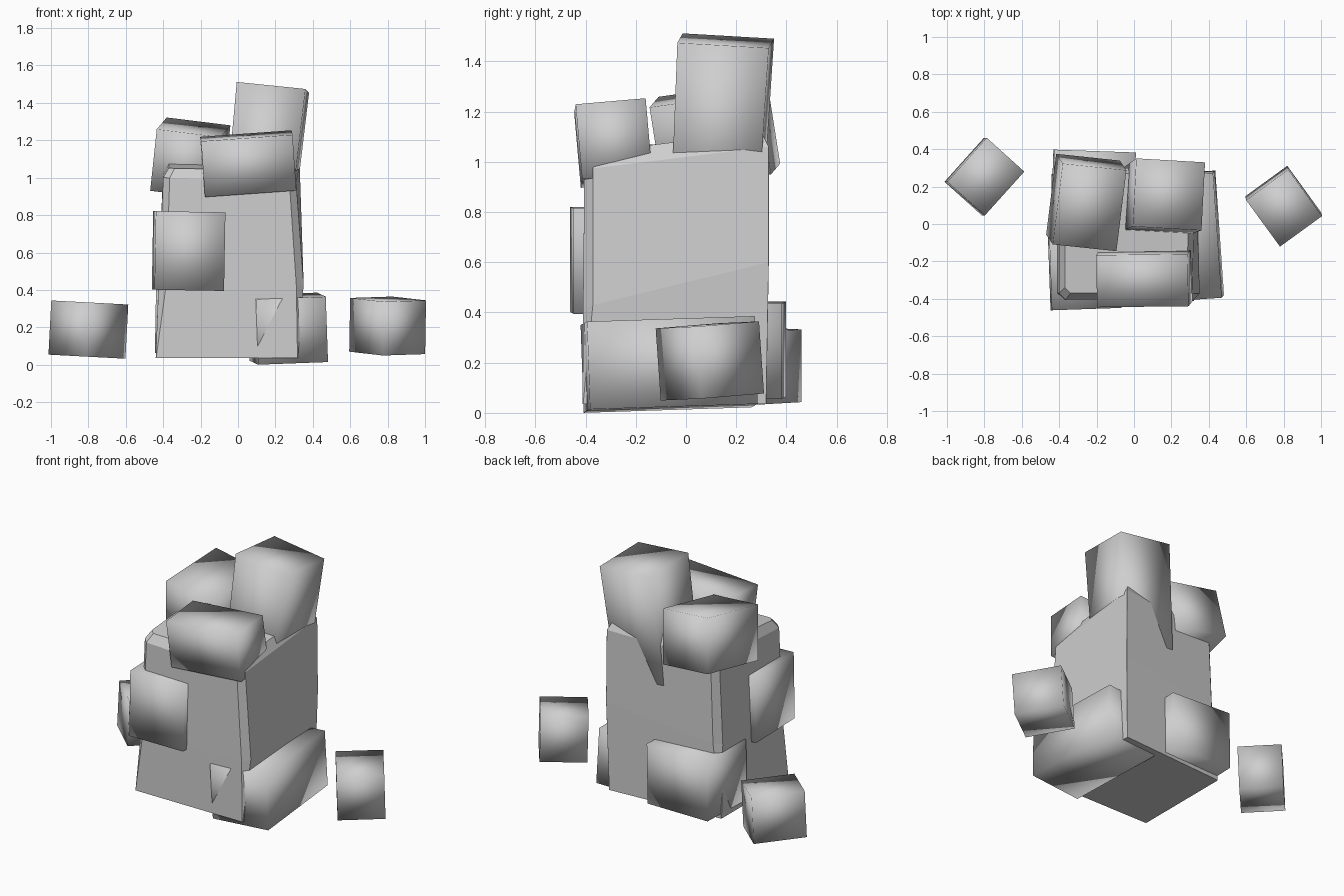
import bpy
import bmesh
from math import radians
from mathutils import Euler, Matrix, Vector

cube = bpy.data.objects.get("Cube")
if cube:
    bpy.data.objects.remove(cube, do_unlink=True)

# One plain grey for the whole rock pile
grey = bpy.data.materials.new("stone_grey")
grey.use_nodes = True
colour = (0.62, 0.62, 0.62, 1)
grey.diffuse_color = colour
grey.node_tree.nodes["Principled BSDF"].inputs["Base Color"].default_value = colour


def finish(name, bm, smooth):
    """Turn a bmesh into a named, coloured object."""
    bmesh.ops.recalc_face_normals(bm, faces=bm.faces)
    for face in bm.faces:
        face.smooth = smooth
    mesh = bpy.data.meshes.new(name)
    bm.to_mesh(mesh)
    bm.free()
    mesh.materials.append(grey)
    obj = bpy.data.objects.new(name, mesh)
    bpy.context.collection.objects.link(obj)
    return obj


def stone(name, centre, size, tilt, taper=1.0):
    """Smooth-shaded block; taper scales the lower end."""
    bm = bmesh.new()
    bmesh.ops.create_cube(bm, size=1)
    for vert in bm.verts:
        if vert.co.z < 0:
            vert.co.x *= taper
            vert.co.y *= taper
    turn = Euler([radians(angle) for angle in tilt], 'ZYX').to_matrix().to_4x4()
    bm.transform(Matrix.Translation(centre) @ turn @ Matrix.Diagonal((*size, 1)))
    return finish(name, bm, True)


def chamfered_ring(corners, cuts):
    """Replace each corner by two points, cut back along its edges."""
    points = []
    for i, cut in enumerate(cuts):
        here = Vector(corners[i])
        for other in (corners[i - 1], corners[(i + 1) % len(corners)]):
            points.append(here + (Vector(other) - here).normalized() * cut)
    return points


def core_block():
    """Faceted central block lofted through four chamfered rings."""
    # corner order: front left side, front right side, back right, back left
    rings = [
        [(-.44, -.41, .035), (.32, -.412, .035), (.32, .32, .035), (-.44, .27, .035)],
        [(-.425, -.41, .42), (.352, -.41, .42), (.335, .33, .6), (-.425, .275, .5)],
        [(-.4, -.405, 1), (.31, -.405, .97), (.33, .33, 1.06), (-.4, .27, 1.03)],
        [(-.37, -.37, 1.05), (.28, -.37, 1.04), (.3, .3, 1.12), (-.37, .24, 1.1)],
    ]
    cuts = [.002, .04, .035, .03]
    bm = bmesh.new()
    loops = []
    for corners, cut in zip(rings, cuts):
        points = chamfered_ring(corners, [cut, cut, .001, cut])
        loops.append([bm.verts.new(p) for p in points])
    for low, high in zip(loops, loops[1:]):
        for i in range(len(low)):
            j = (i + 1) % len(low)
            bm.faces.new((low[i], low[j], high[j], high[i]))
    bm.faces.new(loops[0][::-1])
    bm.faces.new(loops[-1])
    return finish("core_block", bm, False)


core_block()

# Stones around the crown
stone("tall_top_stone", (.15, .14, 1.135), (.37, .365, .7), (-3, 6, -3), .95)
stone("back_top_stone", (-.255, .115, 1.105), (.345, .44, .335), (9, 6, -7))
stone("front_top_stone", (.055, -.29, 1.075), (.49, .28, .3), (5, -4, 1))

# Stones set into the sides
stone("front_middle_stone", (-.264, -.25, .608), (.372, .41, .42), (0, 1, 2))
stone("side_base_stone", (.265, -.067, .193), (.375, .67, .35), (2, -2, 4))
stone("back_base_stone", (-.217, .2, .25), (.435, .38, .38), (0, 1, -2))

# Loose stones on the ground
stone("loose_stone_right", (-.8, .253, .188), (.27, .316, .29), (0, 3, -42))
stone("loose_stone_left", (.8, .095, .207), (.308, .278, .288), (4, 1, -54))
